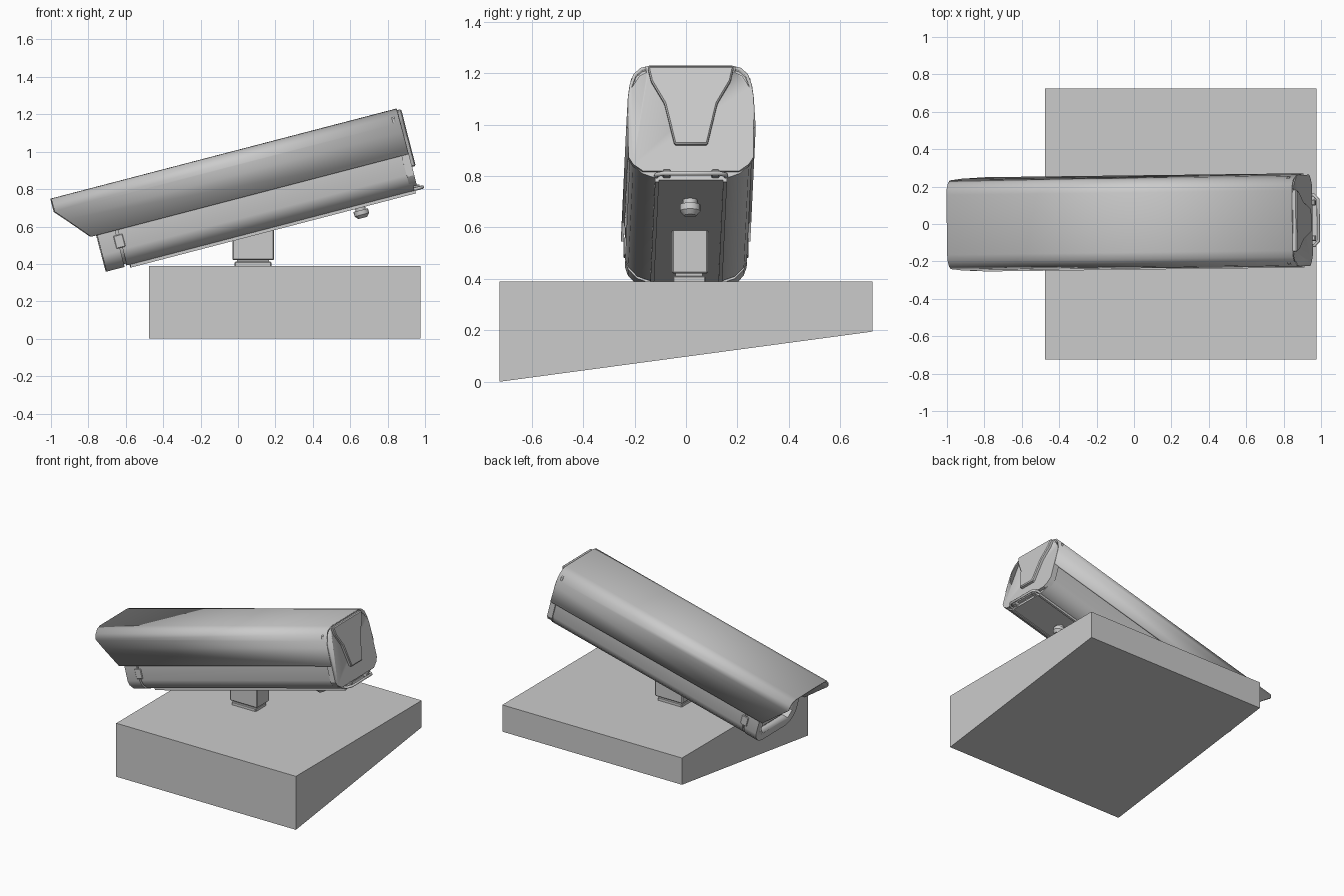
import bpy, bmesh, math
from mathutils import Matrix, Vector

cube = bpy.data.objects.get("Cube")
if cube:
    bpy.data.objects.remove(cube)

grey = bpy.data.materials.new("light_grey")
grey.use_nodes = True
grey.diffuse_color = (0.6, 0.6, 0.6, 1)
grey.node_tree.nodes["Principled BSDF"].inputs["Base Color"].default_value = (0.6, 0.6, 0.6, 1)

# Housing frame: local x runs along the housing, tilted up towards the rear
TILT = (Matrix.Translation((0, 0.008, 0)) @ Matrix.Rotation(math.radians(0.7), 4, 'Z')
        @ Matrix.Rotation(math.radians(-14.6), 4, 'Y'))
LEVEL = Matrix.Identity(4)


def finish(bm, name, frame=TILT, smooth=True):
    me = bpy.data.meshes.new(name)
    bm.to_mesh(me)
    bm.free()
    me.materials.append(grey)
    ob = bpy.data.objects.new(name, me)
    ob.matrix_world = frame
    bpy.context.collection.objects.link(ob)
    if smooth:
        bpy.ops.object.select_all(action='DESELECT')
        ob.select_set(True)
        bpy.context.view_layer.objects.active = ob
        bpy.ops.object.shade_smooth_by_angle(angle=math.radians(32))
    return ob


def mirrored(half):
    """Complete a +y half outline, top to bottom, with its -y side."""
    return half + [(-y, z) for y, z in reversed(half)]


def prism(name, outline, x0, x1, frame=TILT, bevel=0.0):
    """Closed (y, z) outline extruded along x."""
    bm = bmesh.new()
    face = bm.faces.new([bm.verts.new((x0, y, z)) for y, z in outline])
    new = bmesh.ops.extrude_face_region(bm, geom=[face])["geom"]
    bmesh.ops.translate(bm, vec=(x1 - x0, 0, 0),
                        verts=[v for v in new if isinstance(v, bmesh.types.BMVert)])
    bmesh.ops.recalc_face_normals(bm, faces=bm.faces)
    if bevel:
        bmesh.ops.bevel(bm, geom=bm.edges[:], offset=bevel, segments=1, affect='EDGES')
    return finish(bm, name, frame)


def box(name, x, y, z, frame=TILT, bevel=0.0):
    return prism(name, [(y[0], z[0]), (y[1], z[0]), (y[1], z[1]), (y[0], z[1])],
                 x[0], x[1], frame, bevel)


def cut(ob, cutter):
    mod = ob.modifiers.new("cut", 'BOOLEAN')
    mod.operation = 'DIFFERENCE'
    mod.solver = 'EXACT'
    mod.object = cutter
    cutter.hide_render = True
    cutter.hide_viewport = True
    cutter.display_type = 'WIRE'


# Wedge-shaped mounting block
prism("base_block", [(-.725, 0), (.725, .195), (.725, .39), (-.725, .39)], -.475, .975, LEVEL)

# Sunshield: open folded sheet with a raked visor
half = [(.252, .727), (.245, .85), (.238, .9), (.223, .942), (.195, .968), (.16, .977)]
sheet = half + [(-y, z) for y, z in reversed(half)]
bm = bmesh.new()
ends = [[bm.verts.new((x, y, z)) for y, z in sheet] for x in (-.78, 1.128)]
for i in range(len(sheet) - 1):
    bm.faces.new((ends[0][i], ends[1][i], ends[1][i + 1], ends[0][i + 1]))
bmesh.ops.recalc_face_normals(bm, faces=bm.faces)
if max(bm.faces, key=lambda f: f.calc_center_median().z).normal.z < 0:
    bmesh.ops.reverse_faces(bm, faces=bm.faces)
bmesh.ops.bisect_plane(bm, geom=bm.verts[:] + bm.edges[:] + bm.faces[:],
                       plane_co=(-.778, 0, .905), plane_no=(-.172, 0, -.148), clear_outer=True)
shield = finish(bm, "sunshield")
solid = shield.modifiers.new("thickness", 'SOLIDIFY')
solid.thickness = .012
solid.offset = -1

# Housing body and front bezel, with a narrow seam between them
body_half = [(.17, .95), (.215, .92), (.234, .85), (.237, .62), (.225, .585),
             (.19, .548), (.14, .53)]
prism("housing_body", mirrored(body_half), -.478, 1.11)
prism("seam_core", mirrored([(y * .95, .74 + (z - .74) * .95) for y, z in body_half]), -.5, -.47)
bezel = prism("front_bezel", mirrored([(y, z - .005) for y, z in body_half]), -.592, -.492)

# Recessed window in the bezel
window = mirrored([(.15, .9), (.18, .87), (.18, .63), (.145, .585)])
cut(bezel, prism("window_cutter", window, -.65, -.545))
prism("window_frame", mirrored([(y * .85, .74 + (z - .74) * .85) for y, z in window[:4]]),
      -.56, -.54)

# Bezel clamps on each side
for side, s in (("left", 1), ("right", -1)):
    box(side + "_clamp", (-.51, -.46), sorted((s * .232, s * .243)), (.63, .7), bevel=.003)

# Rear cover, notched at both upper corners, with a raised tapering tongue
cap = prism("rear_cover", mirrored([(.16, .974), (.2, .963), (.232, .93), (.244, .85),
                                    (.244, .61), (.225, .58), (.187, .553)]), 1.09, 1.13)
for side, s in (("left", 1), ("right", -1)):
    slot = [(.178, .985), (.235, .95), (.238, .89), (.228, .89), (.2, .935), (.172, .95)]
    cut(cap, prism(side + "_notch_cutter", [(s * y, z) for y, z in slot], 1.105, 1.2))
prism("rear_tongue", mirrored([(.168, .968), (.155, .91), (.103, .82), (.064, .655)]),
      1.11, 1.152, bevel=.006)

# Bottom panel with raised side rails
box("bottom_panel", (-.46, 1.115), (-.135, .135), (.52, .54))
for side, s in (("left", 1), ("right", -1)):
    box(side + "_rail", (-.46, 1.115), sorted((s * .125, s * .14)), (.513, .54))
    box(side + "_hinge", (1.09, 1.145), sorted((s * .08, s * .11)), (.528, .556), bevel=.004)

# Wire latch below the rear cover
curve = bpy.data.curves.new("rear_latch", 'CURVE')
curve.dimensions = '3D'
curve.bevel_depth = .009
curve.bevel_resolution = 2
curve.use_fill_caps = True
path = [(1.09, .135), (1.135, .135), (1.158, .11), (1.158, -.11), (1.135, -.135), (1.09, -.135)]
spline = curve.splines.new('POLY')
spline.points.add(len(path) - 1)
for p, (x, y) in zip(spline.points, path):
    p.co = (x, y, .536, 1)
curve.materials.append(grey)
latch = bpy.data.objects.new("rear_latch", curve)
latch.matrix_world = TILT
bpy.context.collection.objects.link(latch)

# Cable gland: stepped turned knob under the rear
bm = bmesh.new()
for r_top, r_low, top, low in ((.028, .028, .53, .5), (.04, .04, .5, .475), (.04, .024, .475, .457)):
    bmesh.ops.create_cone(bm, cap_ends=True, segments=20, radius1=r_low, radius2=r_top,
                          depth=top - low,
                          matrix=Matrix.Translation((.808, 0, (top + low) / 2)))
finish(bm, "cable_gland")

# Mounting bracket and foot
box("bracket", (-.03, .193), (-.055, .085), (.42, .61), LEVEL, bevel=.006)
box("bracket_foot", (-.018, .178), (-.05, .075), (.385, .412), LEVEL, bevel=.004)
box("bracket_neck", (-.005, .165), (-.04, .065), (.4, .43), LEVEL)
